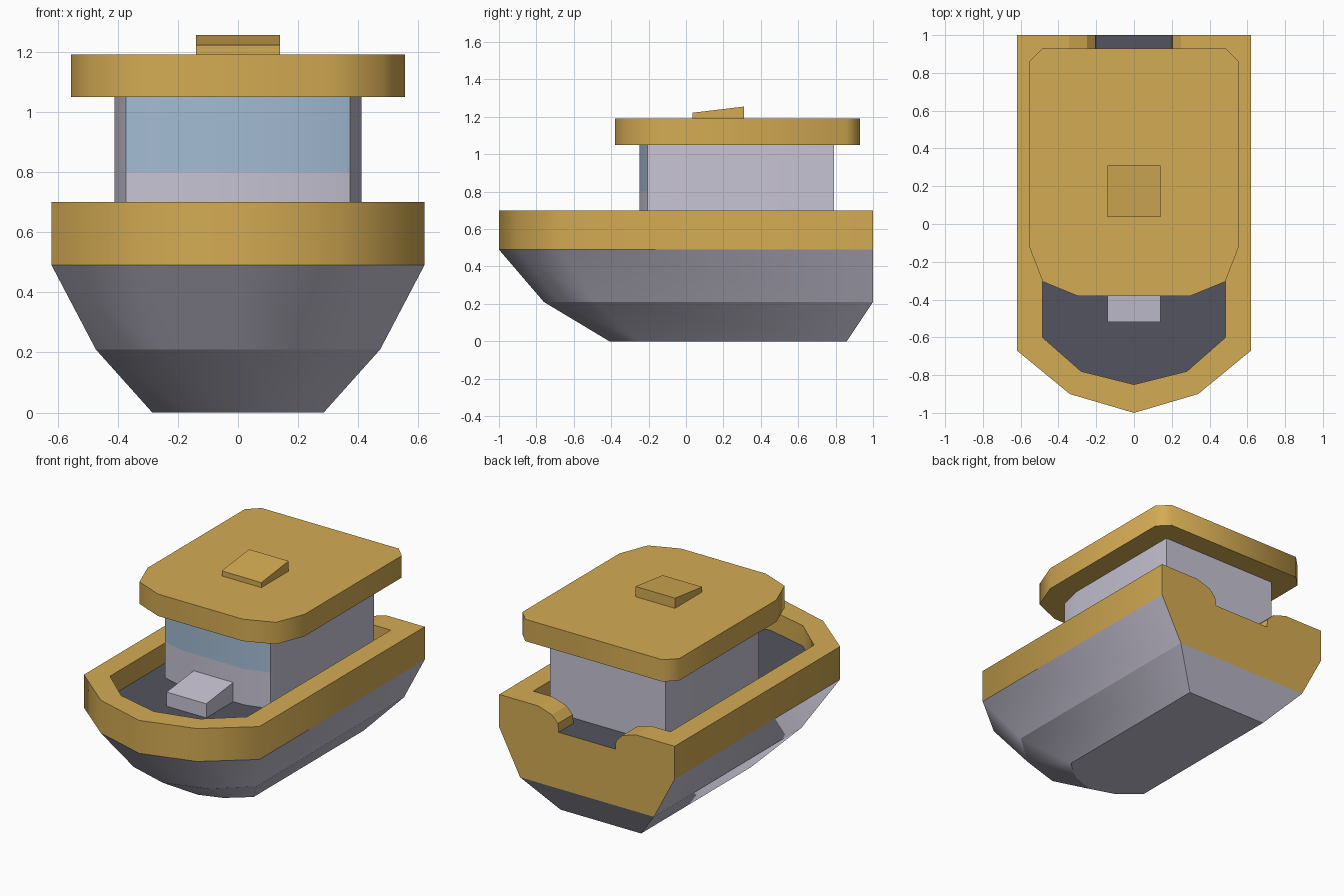
import bpy, bmesh, math

if "Cube" in bpy.data.objects:
    bpy.data.objects.remove(bpy.data.objects["Cube"])


def material(name, rgb):
    m = bpy.data.materials.new(name)
    lin = [c / 12.92 if c <= 0.04045 else ((c + 0.055) / 1.055) ** 2.4 for c in rgb]
    m.diffuse_color = (*lin, 1)
    m.use_nodes = True
    m.node_tree.nodes["Principled BSDF"].inputs["Base Color"].default_value = m.diffuse_color
    return m


tan = material("tan_wood", (0.83, 0.67, 0.325))
grey = material("pale_grey", (0.78, 0.765, 0.83))
blue = material("window_blue", (0.64, 0.735, 0.83))
dark = material("dark_deck", (0.325, 0.325, 0.375))


def mirrored(half):
    """Close a right-hand outline by mirroring it across x = 0."""
    return half + [(-x, y) for x, y in reversed(half) if abs(x) > 1e-6]


def loft(name, rings, mats):
    """Skin a stack of equal-length 3D rings and cap both ends."""
    bm = bmesh.new()
    vs = [[bm.verts.new(p) for p in r] for r in rings]
    n = len(vs[0])
    for a, b in zip(vs, vs[1:]):
        for i in range(n):
            j = (i + 1) % n
            bm.faces.new((a[i], a[j], b[j], b[i]))
    bm.faces.new(vs[0])
    bm.faces.new(vs[-1])
    bmesh.ops.recalc_face_normals(bm, faces=bm.faces)
    me = bpy.data.meshes.new(name)
    bm.to_mesh(me)
    bm.free()
    for m in mats:
        me.materials.append(m)
    ob = bpy.data.objects.new(name, me)
    bpy.context.collection.objects.link(ob)
    return ob


def at(outline, z):
    return [(x, y, z) for x, y in outline]


def along_y(profile, y0, y1):
    return [[(x, y, z) for x, z in profile] for y in (y0, y1)]


def paint(ob, rule):
    for p in ob.data.polygons:
        p.material_index = rule(p.normal, p.center)


def smooth(ob, degrees):
    # Level edges stay crisp, vertical corners blend up to the angle
    bpy.ops.object.select_all(action='DESELECT')
    ob.select_set(True)
    bpy.context.view_layer.objects.active = ob
    me = ob.data
    for e in me.edges:
        a, b = (me.vertices[i].co.z for i in e.vertices)
        e.use_edge_sharp = abs(a - b) < 1e-4
    bpy.ops.object.shade_smooth_by_angle(angle=math.radians(degrees), keep_sharp_edges=True)


DECK = 0.57

# Hull
rim = mirrored([(0.62, 1.0), (0.62, -0.67), (0.34, -0.90), (0, -1.0)])
chine = mirrored([(0.473, 1.0), (0.473, -0.49), (0.26, -0.68), (0, -0.76)])
keel = mirrored([(0.285, 0.86), (0.285, -0.25), (0.15, -0.36), (0, -0.41)])
hull = loft("hull", [at(keel, 0), at(chine, 0.21), at(rim, 0.49), at(rim, 0.70)],
            [grey, tan, dark])

# Cockpit recess and stern notch, cut from the hull
well = mirrored([(0.485, 0.85), (0.485, -0.60), (0.28, -0.78), (0, -0.85)])
notch = mirrored([(0.2, DECK), (0.205, 0.625), (0.25, 0.67), (0.345, 0.70), (0.345, 0.9)])
cutters = [loft("cockpit_cutter", [at(well, DECK), at(well, 0.95)], []),
           loft("notch_cutter", along_y(notch, 0.80, 1.15), [])]
bpy.context.view_layer.objects.active = hull
for c in cutters:
    c.hide_render = True
    mod = hull.modifiers.new("cut", 'BOOLEAN')
    mod.operation = 'DIFFERENCE'
    mod.solver = 'EXACT'
    mod.object = c
    bpy.ops.object.modifier_apply(modifier=mod.name)
for c in cutters:
    bpy.data.objects.remove(c)


def hull_colour(n, c):
    if n.z > 0.9 and c.z < DECK + 0.02:
        return 2
    return 1 if c.z > 0.49 or n.y > 0.99 else 0


paint(hull, hull_colour)
smooth(hull, 53)

# Cabin with a window band across the front
plan = mirrored([(0.41, 0.79), (0.41, -0.05), (0.372, -0.205), (0.22, -0.248)])
cabin = loft("cabin", [at(plan, DECK), at(plan, 0.80), at(plan, 1.06)], [grey, blue])
paint(cabin, lambda n, c: int(n.y < -0.6 and c.z > 0.8))
smooth(cabin, 30)

# Roof slab
plan = mirrored([(0.485, 0.93), (0.555, 0.86), (0.555, -0.12), (0.483, -0.305), (0.30, -0.38)])
roof = loft("roof", [at(plan, 1.05), at(plan, 1.19)], [tan])
smooth(roof, 47)


# Sloped hatches on the bow deck and the roof
def hatch(name, y, base, top, mat):
    side = [(y, base), (y + 0.275, base), (y + 0.275, top + 0.033), (y, top)]
    loft(name, [[(x, py, z) for py, z in side] for x in (-0.14, 0.14)], [mat])


hatch("bow_hatch", -0.52, DECK, 0.66, grey)
hatch("roof_hatch", 0.036, 1.18, 1.222, tan)
